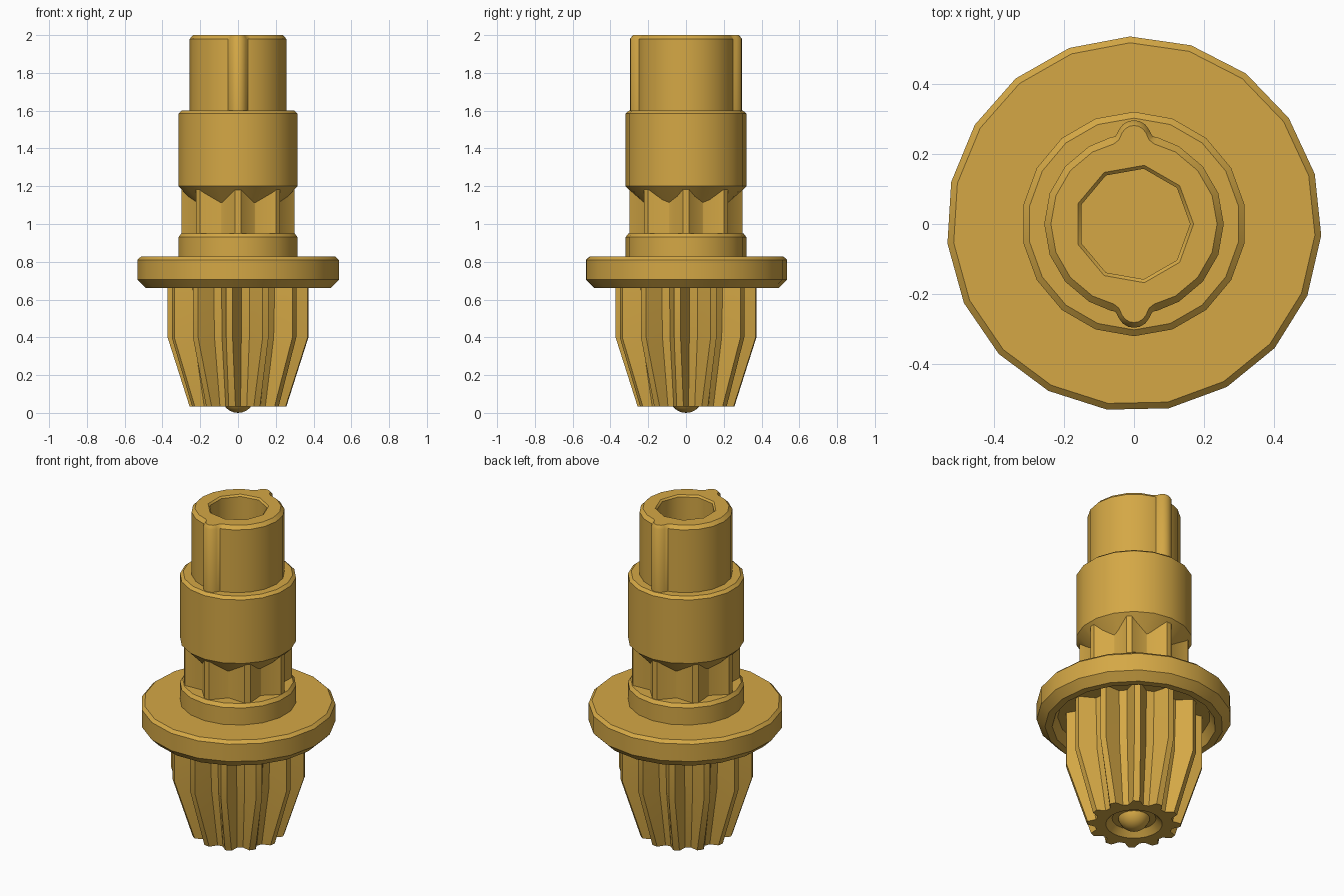
import bpy, bmesh, math
from math import sin, cos, radians, pi

if "Cube" in bpy.data.objects:
    bpy.data.objects.remove(bpy.data.objects["Cube"])

brass = bpy.data.materials.new("brass")
brass.diffuse_color = (0.66, 0.39, 0.06, 1)
brass.use_nodes = True
brass.node_tree.nodes["Principled BSDF"].inputs["Base Color"].default_value = brass.diffuse_color


def ring(r, n, phase=0):
    """Regular polygon outline, phase in degrees."""
    return [(r * cos(2 * pi * i / n + radians(phase)),
             r * sin(2 * pi * i / n + radians(phase))) for i in range(n)]


def teeth(n, tip_r, root_r, tip_deg, root_deg, phase=0):
    """Toothed outline with flat tips and flat roots, first tip at the phase angle."""
    pts, step = [], 360 / n
    for i in range(n):
        for r, a in ((tip_r, -tip_deg), (tip_r, tip_deg),
                     (root_r, step / 2 - root_deg), (root_r, step / 2 + root_deg)):
            t = radians(i * step + a + phase)
            pts.append((r * cos(t), r * sin(t)))
    return pts


def finish(ob, angle=28):
    bpy.ops.object.select_all(action='DESELECT')
    ob.select_set(True)
    bpy.context.view_layer.objects.active = ob
    bpy.ops.object.shade_smooth_by_angle(angle=radians(angle))


def loft(name, loops, smooth=True):
    """Skin a stack of (z, outline) loops and cap both ends."""
    bm = bmesh.new()
    rows = [[bm.verts.new((x, y, z)) for x, y in pts] for z, pts in loops]
    n = len(rows[0])
    for a, b in zip(rows, rows[1:]):
        for i in range(n):
            j = (i + 1) % n
            bm.faces.new((a[i], a[j], b[j], b[i]))
    bm.faces.new(rows[0][::-1])
    bm.faces.new(rows[-1])
    bmesh.ops.recalc_face_normals(bm, faces=bm.faces)
    me = bpy.data.meshes.new(name)
    bm.to_mesh(me)
    bm.free()
    me.materials.append(brass)
    ob = bpy.data.objects.new(name, me)
    bpy.context.collection.objects.link(ob)
    if smooth:
        finish(ob)
    return ob


def turned(name, profile, n, phase=0):
    """Turned part from a list of (radius, z) pairs."""
    return loft(name, [(z, ring(r, n, phase)) for r, z in profile])


# Wide flange, hollow underneath
turned("flange", [(0.42, 0.72), (0.45, 0.66), (0.49, 0.66), (0.535, 0.705),
                  (0.535, 0.81), (0.517, 0.827)], 19, -3.5)

# Collar on top of the flange
turned("collar", [(0.32, 0.80), (0.32, 0.93), (0.305, 0.95)], 18, 10)

# Eight-tooth neck between collar and sleeve
loft("splined_neck", [(z, teeth(8, 0.30, 0.235, 3, 0.6)) for z in (0.93, 1.19)])

# Sleeve with a conical underside
turned("sleeve", [(0.20, 1.075), (0.32, 1.2), (0.32, 1.585), (0.302, 1.6)], 18, 10)


def keyed(r, inset=0.0):
    """Round shaft outline with a rounded, filleted key front and back."""
    right = [(r * cos(radians(a)), r * sin(radians(a))) for a in (0, 20, 40, 60)]
    w = 0.048 - inset
    right += [(w + 0.019, r * 0.965), (w + 0.005, 0.25 - inset)]
    right += [(w * cos(radians(a)), 0.248 - inset / 2 + w * sin(radians(a)))
              for a in (25, 48, 70)]
    upper = right + [(0, 0.248 - inset / 2 + w)] + [(-x, y) for x, y in right[:0:-1]]
    return upper + [(-x, -y) for x, y in upper]


# Upper shaft with its two keys
shaft = loft("keyed_shaft", [(1.58, keyed(0.256)), (1.98, keyed(0.256)),
                             (2.0, keyed(0.237, 0.01))], smooth=False)

# Nine-sided socket in the shaft end
cutter = loft("socket_cutter", [(1.6, ring(0.16, 9)), (1.99, ring(0.16, 9)),
                                (2.01, ring(0.18, 9))], smooth=False)
cutter.hide_render = True
mod = shaft.modifiers.new("socket", 'BOOLEAN')
mod.operation, mod.object, mod.solver = 'DIFFERENCE', cutter, 'EXACT'
bpy.context.view_layer.objects.active = shaft
bpy.ops.object.modifier_apply(modifier=mod.name)
bpy.data.objects.remove(cutter)
finish(shaft, 40.5)


def pinion(tip_r, root_r, tip_deg=2.6, root_deg=4.4):
    return teeth(12, tip_r, root_r, tip_deg, root_deg, -7)


# Tapered twelve-tooth pinion with a hollow in its tip
loft("tapered_pinion", [
    (0.07, pinion(0.12, 0.12)),
    (0.035, pinion(0.155, 0.155)),
    (0.035, pinion(0.257, 0.215, 4, 4.4)),
    (0.40, pinion(0.374, 0.28)),
    (0.73, pinion(0.374, 0.29))])

# Ball end
bpy.ops.mesh.primitive_uv_sphere_add(segments=18, ring_count=12, radius=0.09,
                                     location=(0, 0, 0.09))
ball = bpy.context.object
ball.name = "ball_end"
ball.data.materials.append(brass)
finish(ball)
